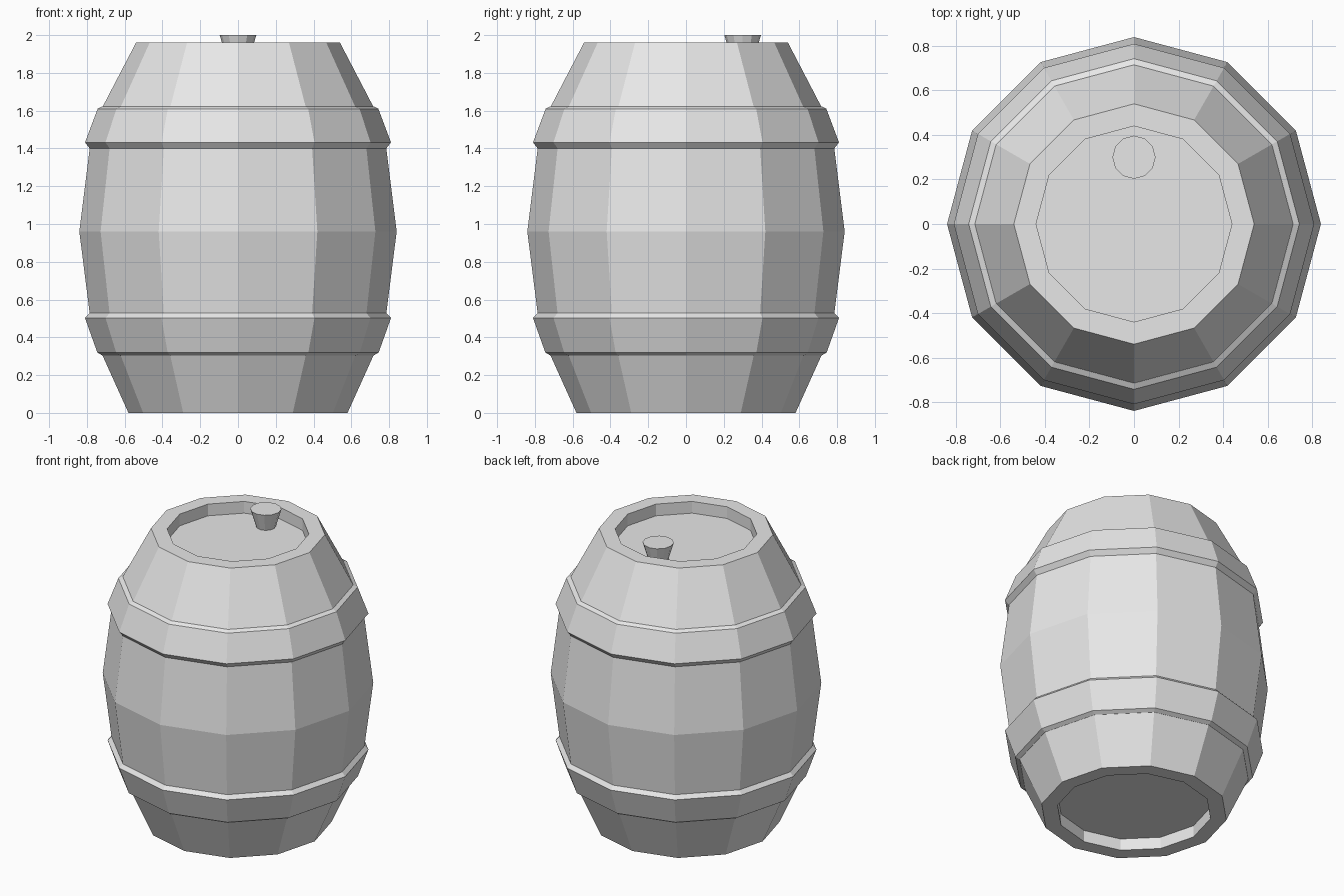
import bpy
import bmesh
from math import cos, sin, pi

cube = bpy.data.objects.get("Cube")
if cube:
    bpy.data.objects.remove(cube, do_unlink=True)

SIDES = 12

grey = bpy.data.materials.new("plain_grey")
grey.use_nodes = True
colour = (0.8, 0.8, 0.8, 1)
grey.diffuse_color = colour
grey.node_tree.nodes["Principled BSDF"].inputs["Base Color"].default_value = colour


def lathe(name, profile, closed=False, location=(0, 0, 0)):
    """Spin (radius, height) points into a flat-sided solid, capped or looped."""
    bm = bmesh.new()
    rings = [[bm.verts.new((r * cos(2 * pi * i / SIDES), r * sin(2 * pi * i / SIDES), z))
              for i in range(SIDES)] for r, z in profile]
    pairs = list(zip(rings, rings[1:]))
    if closed:
        pairs.append((rings[-1], rings[0]))
    else:
        bm.faces.new(rings[0])
        bm.faces.new(rings[-1])
    for low, high in pairs:
        for i in range(SIDES):
            j = (i + 1) % SIDES
            bm.faces.new((low[i], low[j], high[j], high[i]))
    bmesh.ops.recalc_face_normals(bm, faces=bm.faces)
    mesh = bpy.data.meshes.new(name)
    bm.to_mesh(mesh)
    bm.free()
    mesh.materials.append(grey)
    obj = bpy.data.objects.new(name, mesh)
    obj.location = location
    bpy.context.collection.objects.link(obj)
    return obj


# Barrel body with recessed ends
lathe("barrel_body", [
    (0.48, 0.08), (0.48, 0), (0.58, 0), (0.72, 0.31), (0.785, 0.525), (0.84, 0.96),
    (0.785, 1.4), (0.717, 1.62), (0.54, 1.96), (0.44, 1.96), (0.44, 1.88)])

# Bevelled hoops, with their backs sunk into the body
lathe("lower_hoop", [(0.7, 0.305), (0.72, 0.305), (0.745, 0.32), (0.81, 0.503),
                     (0.785, 0.528), (0.76, 0.528)], closed=True)
lathe("upper_hoop", [(0.76, 1.4), (0.785, 1.4), (0.81, 1.432), (0.743, 1.61),
                     (0.717, 1.623), (0.69, 1.623)], closed=True)

# Tapered stopper on the lid
lathe("stopper", [(0.058, 1.87), (0.097, 2)], location=(0, 0.3, 0))
